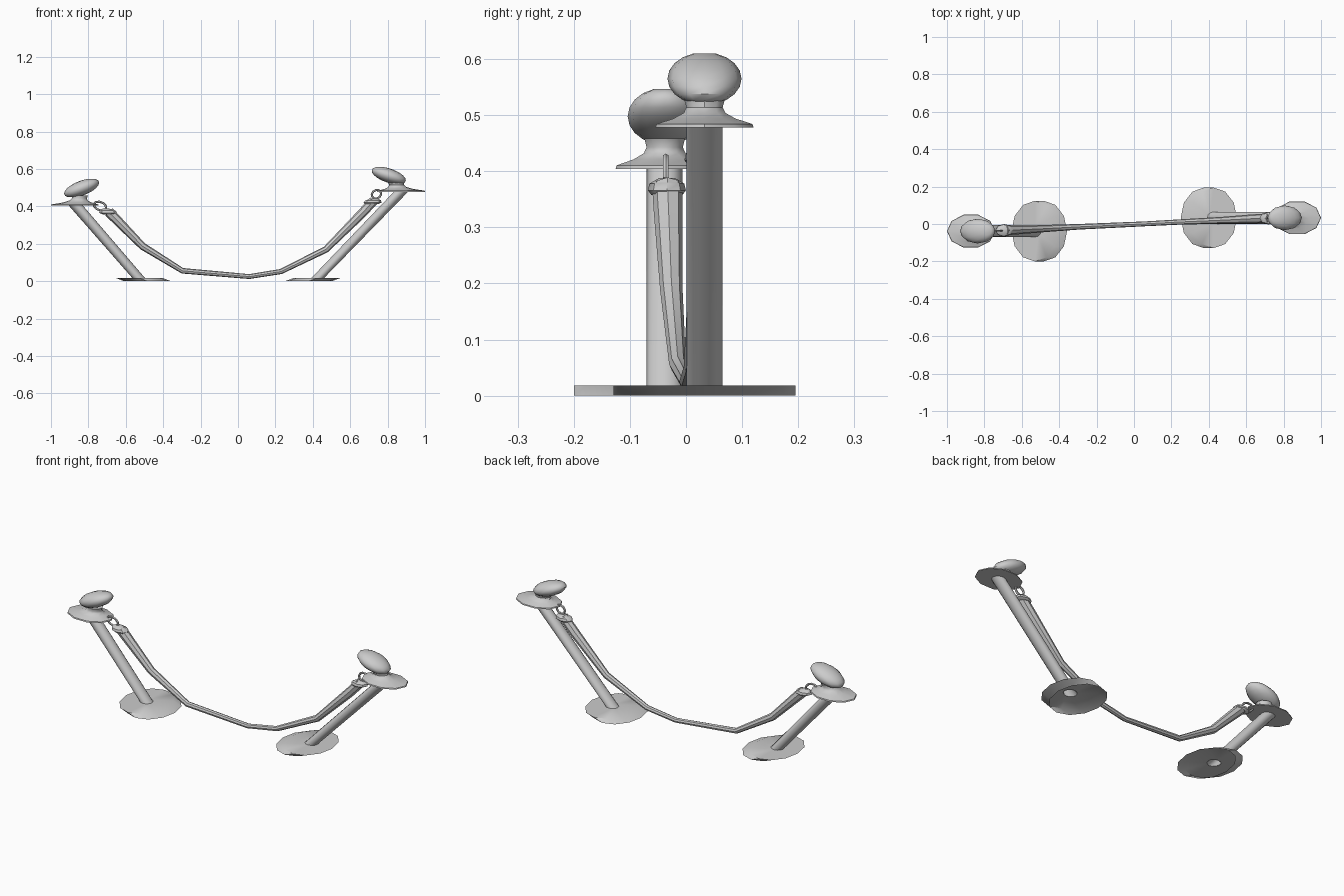
import bpy, bmesh, math
from mathutils import Vector

if "Cube" in bpy.data.objects:
    bpy.data.objects.remove(bpy.data.objects["Cube"])


def finish(name, bm, angle=40):
    bmesh.ops.recalc_face_normals(bm, faces=bm.faces)
    me = bpy.data.meshes.new(name)
    bm.to_mesh(me)
    bm.free()
    ob = bpy.data.objects.new(name, me)
    bpy.context.collection.objects.link(ob)
    bpy.ops.object.select_all(action='DESELECT')
    ob.select_set(True)
    bpy.context.view_layer.objects.active = ob
    bpy.ops.object.shade_smooth_by_angle(angle=math.radians(angle))
    return ob


def skin(name, rings, caps=(True, True), angle=40):
    """Bridge rings of points into a tube."""
    bm = bmesh.new()
    loops = [[bm.verts.new(p) for p in r] for r in rings]
    n = len(loops[0])
    for a, b in zip(loops, loops[1:]):
        for i in range(n):
            j = (i + 1) % n
            bm.faces.new((a[i], a[j], b[j], b[i]))
    if caps[0]:
        bm.faces.new(loops[0][::-1])
    if caps[1]:
        bm.faces.new(loops[-1])
    return finish(name, bm, angle)


def flat_ring(x, y, z, rx, ry, n):
    return [(x + rx * math.cos(2 * math.pi * i / n),
             y + ry * math.sin(2 * math.pi * i / n), z) for i in range(n)]


def tube(name, path, n=8):
    """Tube along (point, radius) pairs."""
    rings = []
    pts = [Vector(p) for p, r in path]
    for i, (p, r) in enumerate(path):
        d = (pts[min(i + 1, len(pts) - 1)] - pts[max(i - 1, 0)]).normalized()
        side = Vector((0, 1, 0))
        up = d.cross(side).normalized()
        side = up.cross(d).normalized()
        rings.append([pts[i] + r * (math.cos(2 * math.pi * k / n) * side
                                    + math.sin(2 * math.pi * k / n) * up) for k in range(n)])
    return skin(name, rings)


def stanchion(tag, s, y, base_bot, base_top, top, f, k):
    # sheared base plate, hollow below
    skin(tag + "_base", [flat_ring(base_bot, y, 0, .125, .162, 12),
                         flat_ring(base_top, y, .018, .125, .162, 12),
                         flat_ring(base_top, y, .018, .033, .032, 12)], (False, False))
    # leaning post
    skin(tag + "_post", [flat_ring(base_top, y, .016, .034, .032, 12),
                         flat_ring(top, y, f + .004, .038, .032, 12)], (False, True))
    # flared collar and neck
    cx = s * .872
    collar = [(0, 0, .128, .092), (0, .006, .126, .09), (.012, .016, .075, .058),
              (.02, .026, .048, .039), (.024, .036, .04, .034), (.028, .05, .042, .038)]
    skin(tag + "_collar", [flat_ring(cx - s * dx, y, f + dz * k, rx, ry, 10)
                           for dx, dz, rx, ry in collar])
    # finial ball, leaning inward
    ball = []
    for i in range(1, 10):
        a = math.pi * i / 10
        dz = -.047 * k * math.cos(a)
        ball.append(flat_ring(s * .806 - s * dz * 1.05 - (s < 0) * .03, y, f + .087 * k + dz,
                              .077 * math.sin(a), .066 * math.sin(a), 12))
    skin(tag + "_finial", ball)


def link(name, c, a, b, tilt, r=.006):
    # oval chain link standing in the xz plane
    bm = bmesh.new()
    n, m, rows = 10, 6, []
    for i in range(n):
        t = 2 * math.pi * i / n
        row = []
        for j in range(m):
            u = 2 * math.pi * j / m
            px = (a + r * math.cos(u)) * math.cos(t)
            pz = (b + r * math.cos(u)) * math.sin(t)
            row.append(bm.verts.new((c[0] + px * math.cos(tilt) - pz * math.sin(tilt),
                                     c[1] + r * math.sin(u),
                                     c[2] + px * math.sin(tilt) + pz * math.cos(tilt))))
        rows.append(row)
    for i in range(n):
        for j in range(m):
            p, q, jj = rows[i], rows[(i + 1) % n], (j + 1) % m
            bm.faces.new((p[j], q[j], q[jj], p[jj]))
    finish(name, bm)


stanchion("left", -1, -.038, -.483, -.53, -.87, .404, 1.08)
stanchion("right", 1, .033, .375, .425, .875, .478, 1.0)

# sagging rope
tube("rope", [((-.69, -.033, .37), .027), ((-.655, -.032, .335), .026),
              ((-.51, -.026, .187), .02), ((-.297, -.015, .056), .015),
              ((.06, .001, .025), .013), ((.23, .01, .052), .014),
              ((.47, .02, .17), .018), ((.66, .029, .36), .025),
              ((.725, .031, .43), .025)])

# rope end caps
for tag, x, y, z, lean in (("left", -.69, -.034, .358, -1), ("right", .715, .031, .412, 1)):
    prof = [(0, 0, .035, .028), (.004, .008, .048, .034), (.008, .02, .042, .031),
            (.016, .03, .018, .014)]
    skin(tag + "_rope_cap", [flat_ring(x + lean * dx, y, z + dz, rx, ry, 8)
                             for dx, dz, rx, ry in prof])

# connecting links
link("left_link", (-.738, -.036, .402), .034, .022, -.35)
link("right_link", (.74, .032, .465), .026, .022, .5)
